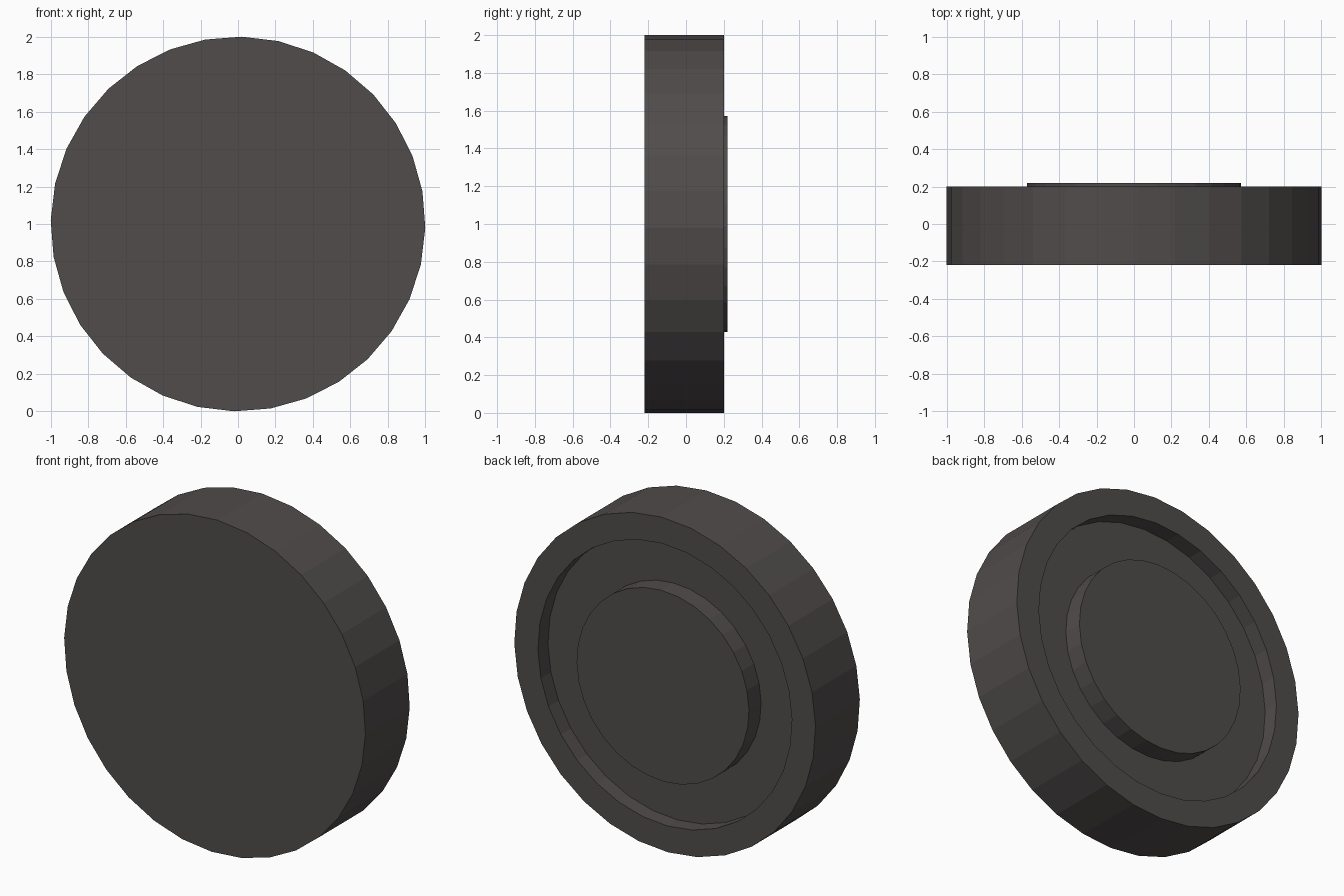
import bpy, bmesh, math

if "Cube" in bpy.data.objects:
    bpy.data.objects.remove(bpy.data.objects["Cube"])

SEGMENTS = 32
TILT = math.radians(1.2)   # slight roll of the wheel about its axle

rubber = bpy.data.materials.new("dark warm grey")
rubber.diffuse_color = (0.08, 0.072, 0.070, 1)
rubber.use_nodes = True
rubber.node_tree.nodes["Principled BSDF"].inputs["Base Color"].default_value = rubber.diffuse_color

# (radius, y) from the front face, round the tread, to the raised hub
profile = [
    (1.00, -0.22),   # front edge
    (1.00, 0.20),    # back edge
    (0.843, 0.20),   # inner lip
    (0.843, 0.105),  # recess floor, outside
    (0.572, 0.105),  # recess floor, inside
    (0.572, 0.22),   # hub cap edge
]

bm = bmesh.new()
rings = []
for radius, y in profile:
    ring = []
    for i in range(SEGMENTS):
        a = 2 * math.pi * i / SEGMENTS - TILT
        ring.append(bm.verts.new((radius * math.cos(a), y, 1 + radius * math.sin(a))))
    rings.append(ring)

# Walls between neighbouring rings
for r0, r1 in zip(rings, rings[1:]):
    for i in range(SEGMENTS):
        j = (i + 1) % SEGMENTS
        bm.faces.new((r0[i], r0[j], r1[j], r1[i]))

# Front disc and hub cap
bm.faces.new(rings[0])
bm.faces.new(rings[-1])
bmesh.ops.recalc_face_normals(bm, faces=bm.faces)

mesh = bpy.data.meshes.new("wheel")
bm.to_mesh(mesh)
bm.free()
mesh.materials.append(rubber)
wheel = bpy.data.objects.new("wheel", mesh)
bpy.context.collection.objects.link(wheel)
